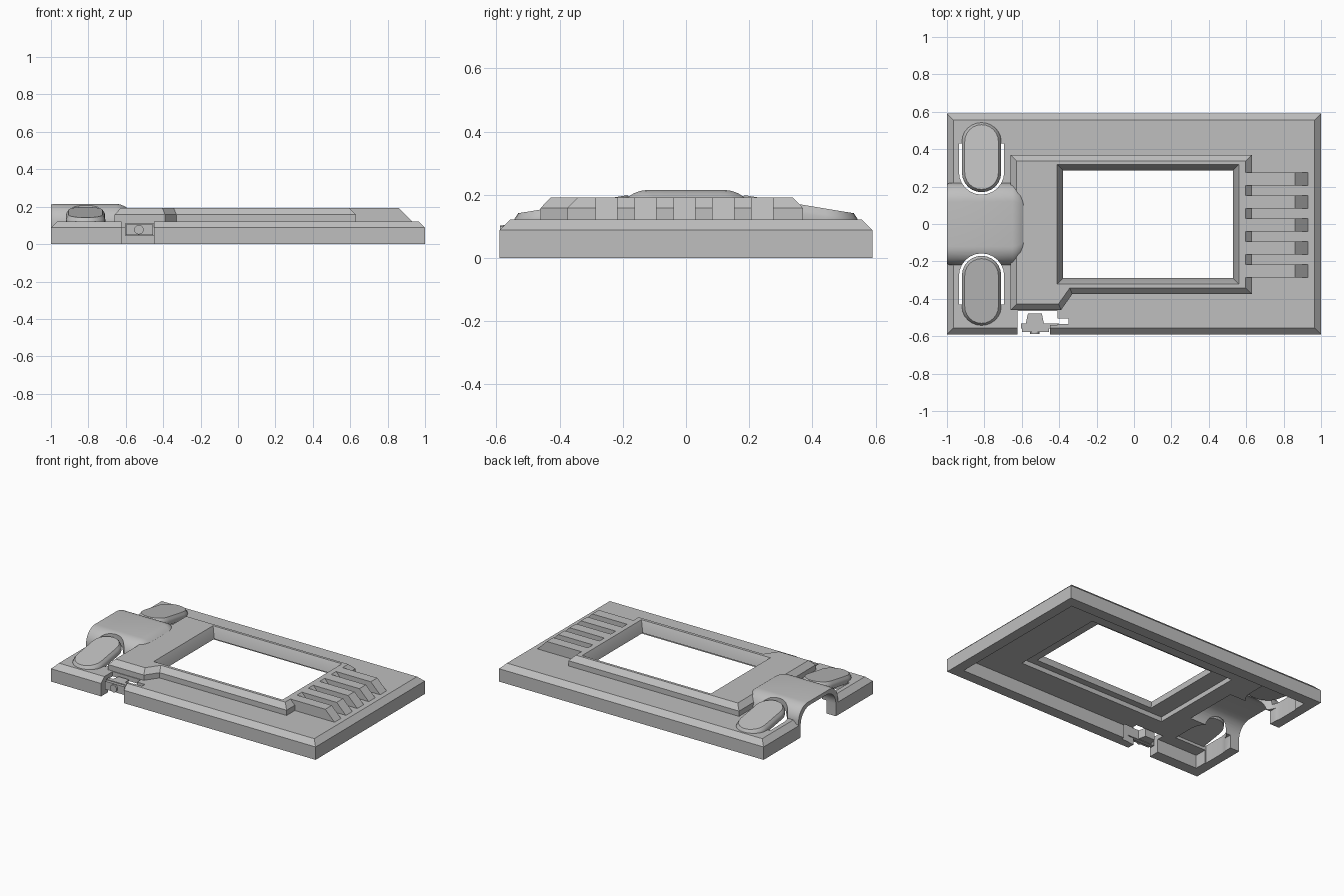
import bpy, bmesh, math

if "Cube" in bpy.data.objects:
    bpy.data.objects.remove(bpy.data.objects["Cube"])

GREY = (0.52, 0.52, 0.52, 1)
grey = bpy.data.materials.new("plain grey plastic")
grey.use_nodes = True
grey.diffuse_color = GREY
grey.node_tree.nodes["Principled BSDF"].inputs["Base Color"].default_value = GREY


def loft(name, rings):
    """Closed solid through rings of equal point count."""
    bm = bmesh.new()
    loops = [[bm.verts.new(p) for p in ring] for ring in rings]
    n = len(loops[0])
    for a, b in zip(loops, loops[1:]):
        for i in range(n):
            j = (i + 1) % n
            bm.faces.new((a[i], a[j], b[j], b[i]))
    bm.faces.new(loops[0][::-1])
    bm.faces.new(loops[-1])
    bmesh.ops.recalc_face_normals(bm, faces=bm.faces)
    mesh = bpy.data.meshes.new(name)
    bm.to_mesh(mesh)
    bm.free()
    mesh.materials.append(grey)
    obj = bpy.data.objects.new(name, mesh)
    bpy.context.collection.objects.link(obj)
    return obj


def rect(x0, x1, y0, y1, z):
    return [(x0, y0, z), (x1, y0, z), (x1, y1, z), (x0, y1, z)]


def box(name, x0, x1, y0, y1, z0, z1):
    return loft(name, [rect(x0, x1, y0, y1, z) for z in (z0, z1)])


def combine(target, tool, operation):
    """Apply a boolean and discard the tool."""
    mod = target.modifiers.new("join", 'BOOLEAN')
    mod.object, mod.operation, mod.solver = tool, operation, 'EXACT'
    bpy.context.view_layer.update()
    graph = bpy.context.evaluated_depsgraph_get()
    mesh = bpy.data.meshes.new_from_object(target.evaluated_get(graph))
    target.modifiers.clear()
    target.data = mesh
    bpy.data.objects.remove(tool)


def smooth(obj):
    bpy.ops.object.select_all(action='DESELECT')
    obj.select_set(True)
    bpy.context.view_layer.objects.active = obj
    bpy.ops.object.shade_smooth_by_angle(angle=math.radians(28))


# Chamfered outer case
def case_ring(inset, z):
    return rect(-1 + inset, 1 - inset, -0.59 + inset, 0.59 - inset, z)


case = loft("case", [case_ring(0, 0), case_ring(0, 0.088), case_ring(0.035, 0.122)])


# Raised bezel, with a step at its front corner
def bezel_ring(d, z):
    k = d * 0.41
    return [(-0.66 + d, -0.46 + d, z), (-0.39 - k, -0.46 + d, z),
            (-0.33 - k, -0.375 + d, z), (0.63 - d, -0.375 + d, z),
            (0.63 - d, 0.37 - d, z), (-0.66 + d, 0.37 - d, z)]


combine(case, loft("bezel", [bezel_ring(0, 0.1), bezel_ring(0, 0.158),
                             bezel_ring(0.033, 0.192)]), 'UNION')

# Ribs with sloping ends
rib_profile = [(0.58, 0.1), (0.58, 0.192), (0.86, 0.192), (0.93, 0.122), (0.93, 0.1)]
for i in range(-2, 3):
    mid = -0.005 + i * 0.123
    rib = loft("rib", [[(x, y, z) for x, z in rib_profile]
                       for y in (mid - 0.035, mid + 0.035)])
    combine(case, rib, 'UNION')


# Arched cable port
def arch(x, half, top, base, inset=0):
    half, top, r = half - 2 * inset, top - inset, 0.1 - inset
    angles = [math.pi / 2 * i / 10 for i in range(11)]
    side = [(half - r + r * math.cos(a), top - r + r * math.sin(a)) for a in angles]
    pts = [(half, base)] + side
    return [(x, y, z) for y, z in pts] + [(x, -y, z) for y, z in reversed(pts)]


steps = [(-1, 0.004), (-0.985, 0), (-0.65, 0), (-0.63, 0.003),
         (-0.607, 0.012), (-0.588, 0.025)]
combine(case, loft("port", [arch(x, 0.22, 0.215, 0, d) for x, d in steps]), 'UNION')

# Hollow underside, screen pocket and port opening
combine(case, box("cavity", -0.93, 0.93, -0.515, 0.515, -0.1, 0.09), 'DIFFERENCE')
combine(case, box("pocket", -0.5, 0.615, -0.335, 0.335, 0.05, 0.122), 'DIFFERENCE')
combine(case, loft("port_opening", [arch(x, 0.19, 0.185, -0.1)
                                    for x in (-1.1, -0.612)]), 'DIFFERENCE')


# Screen window with sloping sides
def window_ring(d, z):
    return rect(-0.38 - d, 0.53 + d, -0.29 - d, 0.287 + d, z)


combine(case, loft("window", [window_ring(0, 0.05), window_ring(0, 0.125),
                              window_ring(0.032, 0.192), window_ring(0.037, 0.202)]),
        'DIFFERENCE')


# Pill outline used by the side buttons
def pill(radius, half_length, side, height):
    pts = []
    for i in range(26):
        a = math.pi * (i if i < 13 else i - 1) / 12
        shift = half_length - 0.105
        x = radius * math.cos(a)
        y = radius * math.sin(a) + (shift if i < 13 else -shift)
        pts.append((-0.815 + x, side * (0.358 + y), height(y)))
    return pts


# Slots and tilted flexing buttons
for side, name in ((1, "back_button"), (-1, "front_button")):
    slot = loft("slot", [pill(0.121, 0.185, side, lambda y, z=z: z) for z in (-0.1, 0.3)])
    keep = box("hinge_side", -1, -0.6, *sorted((side * 0.43, side * 0.7)), -0.2, 0.4)
    combine(slot, keep, 'DIFFERENCE')
    combine(case, slot, 'DIFFERENCE')
    layers = [(0.103, 0.121), (0.105, 0.143), (0.1, 0.156), (0.09, 0.17)]
    button = loft(name, [pill(r, 0.188, side, lambda y, z=z: z - 0.165 * y)
                         for r, z in layers])
    smooth(button)

# Opening for the small front push key
for cut in ((-0.622, -0.45, -0.7, -0.465), (-0.5, -0.41, -0.54, -0.465),
            (-0.43, -0.35, -0.535, -0.505)):
    combine(case, box("key_opening", *cut, -0.1, 0.14), 'DIFFERENCE')
smooth(case)

# Push key: flexing plate, tapered back stop, face and knob
key = box("push_key", -0.605, -0.4, -0.558, -0.532, 0.045, 0.11)
combine(key, box("key_face", -0.6, -0.455, -0.578, -0.55, 0.05, 0.105), 'UNION')
stop = loft("key_stop", [[(-0.53 - 0.05, -0.54, z), (-0.53 + 0.05, -0.54, z),
                          (-0.53 + 0.037, -0.478, z), (-0.53 - 0.037, -0.478, z)]
                         for z in (0.048, 0.107)])
combine(key, stop, 'UNION')
knob = loft("knob", [[(-0.53 + 0.025 * math.cos(i * math.pi / 10), y,
                       0.077 + 0.025 * math.sin(i * math.pi / 10)) for i in range(20)]
                     for y in (-0.56, -0.589)])
combine(key, knob, 'UNION')
smooth(key)
